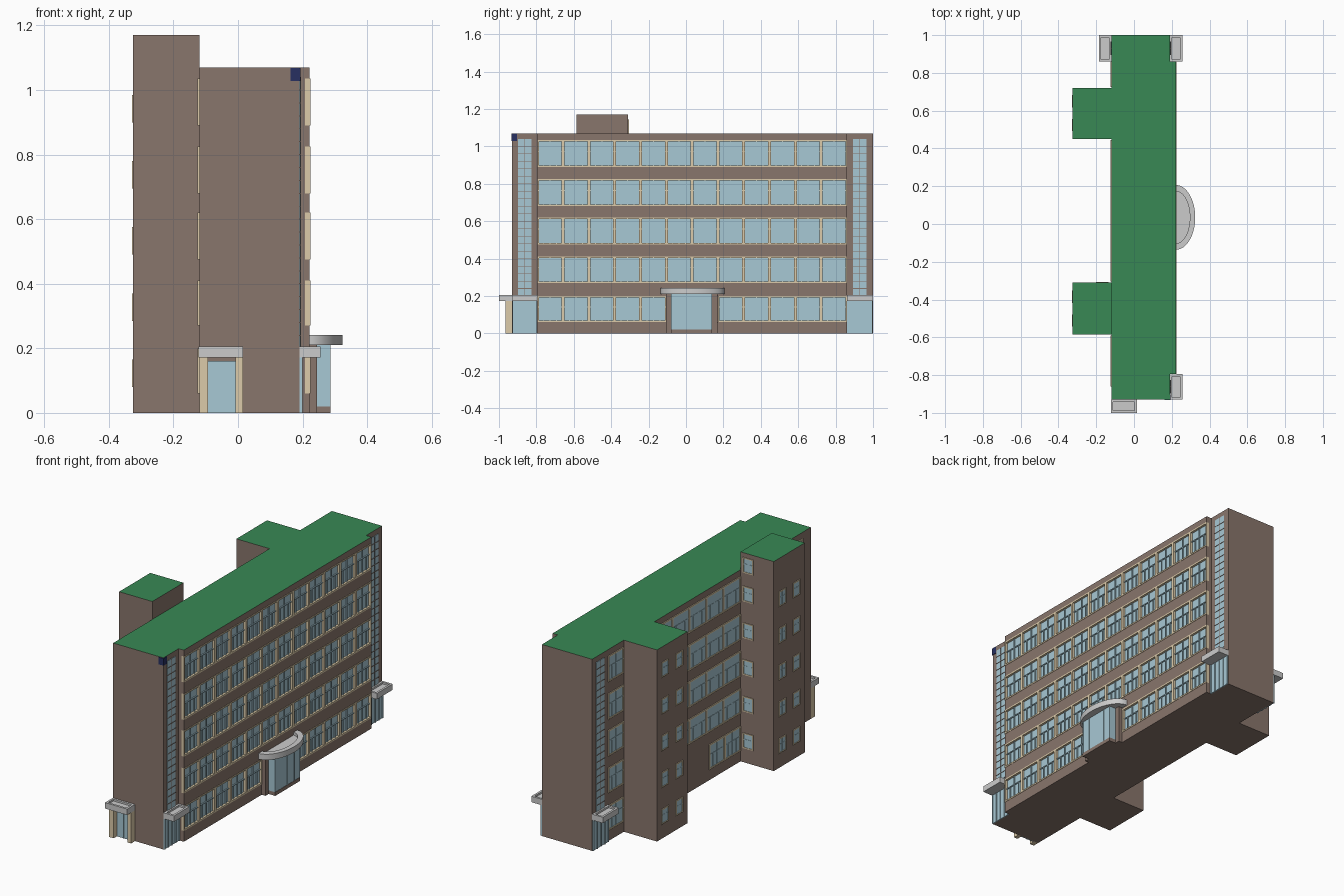
import bpy, bmesh, math

if "Cube" in bpy.data.objects:
    bpy.data.objects.remove(bpy.data.objects["Cube"])

COL = {"brown": (0.25, 0.18, 0.15, 1), "green": (0.04, 0.25, 0.09, 1), "cream": (0.72, 0.60, 0.40, 1),
       "glass": (0.39, 0.58, 0.66, 1), "navy": (0.02, 0.03, 0.12, 1)}
MATS = {}
for key, c in COL.items():
    MATS[key] = bpy.data.materials.new(key)
    MATS[key].diffuse_color = c


class Part:
    """Collects boxes and prisms into one named mesh object."""
    def __init__(self, name, *mats):
        self.name, self.mats, self.bm = name, mats, bmesh.new()

    def prism(self, pts, z0, z1):
        lo = [self.bm.verts.new((x, y, z0)) for x, y in pts]
        hi = [self.bm.verts.new((x, y, z1)) for x, y in pts]
        n = len(pts)
        self.bm.faces.new(lo[::-1])
        top = self.bm.faces.new(hi)
        if len(self.mats) > 1:
            top.material_index = 1
        for i in range(n):
            j = (i + 1) % n
            self.bm.faces.new((lo[i], lo[j], hi[j], hi[i]))

    def box(self, x0, x1, y0, y1, z0, z1):
        self.prism([(x0, y0), (x1, y0), (x1, y1), (x0, y1)], z0, z1)

    def wall_box(self, face, u0, u1, z0, z1, d0, d1):
        """Box on a wall: face = (axis, position, outward sign), d = distance outward."""
        axis, pos, s = face
        a, b = sorted((pos + s * d0, pos + s * d1))
        if axis == "x":
            self.box(a, b, u0, u1, z0, z1)
        else:
            self.box(u0, u1, a, b, z0, z1)

    def done(self):
        bmesh.ops.recalc_face_normals(self.bm, faces=self.bm.faces)
        me = bpy.data.meshes.new(self.name)
        self.bm.to_mesh(me)
        self.bm.free()
        for m in self.mats:
            me.materials.append(MATS[m])
        ob = bpy.data.objects.new(self.name, me)
        bpy.context.collection.objects.link(ob)
        return ob


def window(face, u0, u1, z0, z1, d, f=0.008):
    """Cream surround, glass pane and thin glazing bars."""
    for a, b in ((u0, u0 + f), (u1 - f, u1)):
        frames.wall_box(face, a, b, z0, z1, 0, d)
    for a, b in ((z0, z0 + f), (z1 - f, z1)):
        frames.wall_box(face, u0 + f, u1 - f, a, b, 0, d)
    glass.wall_box(face, u0 + f, u1 - f, z0 + f, z1 - f, 0, d * 0.25)
    w, zm, t = u1 - u0, z0 + (z1 - z0) * 0.58, 0.0025
    bars.wall_box(face, u0 + f, u1 - f, zm - t, zm + t, 0, d * 0.6)
    for k, top in (((0.25, zm), (0.5, z1 - f), (0.75, zm)) if w > 0.1 else ((0.5, z1 - f),)):
        bars.wall_box(face, u0 + w * k - t, u0 + w * k + t, z0 + f, top, 0, d * 0.6)


def window_row(face, u0, u1, n, z0, z1, d):
    p = (u1 - u0) / n
    for i in range(n):
        window(face, u0 + i * p, u0 + (i + 1) * p, z0, z1, d)


def tray(part, x0, x1, y0, y1, z0, z1, r=0.012):
    """Flat canopy with a raised rim."""
    part.box(x0, x1, y0, y1, z0, z1 - 0.01)
    for a, b in ((x0, x0 + r), (x1 - r, x1)):
        part.box(a, b, y0, y1, z1 - 0.01, z1)
    for a, b in ((y0, y0 + r), (y1 - r, y1)):
        part.box(x0 + r, x1 - r, a, b, z1 - 0.01, z1)


frames = Part("window_frames", "cream")
glass = Part("window_glass", "glass")
bars = Part("glazing_bars", "glass")
H, Y0, Y1, FY0, FY1 = 1.07, -0.93, 1.0, -0.795, 0.86
FLOORS = [(0.06, 0.2), (0.27, 0.41), (0.475, 0.62), (0.68, 0.825), (0.89, 1.035)]

# main block, stair towers and roofs
body = Part("main_block", "brown", "green")
body.prism([(-0.12, Y0), (0.19, Y0), (0.19, FY0), (0.207, FY0), (0.207, FY1), (0.19, FY1),
            (0.19, Y1), (-0.12, Y1)], 0, H)
body.done()
for name, a, b, h in (("tall_stair_tower", -0.585, -0.31, 1.17), ("short_stair_tower", 0.45, 0.72, H)):
    t = Part(name, "brown", "green")
    t.box(-0.325, -0.12, a, b, 0, h)
    t.done()

# brown wall bands between the front window rows, the top one roofed green
bands = Part("wall_bands", "brown")
front = ("x", 0.207, 1)
edges = [0] + [z for f in FLOORS for z in f]
for a, b in zip(edges[0::2], edges[1::2]):
    bands.wall_box(front, FY0, FY1, a, b, 0, 0.015)
bands.done()
top_band = Part("top_wall_band", "brown", "green")
top_band.wall_box(front, FY0, FY1, FLOORS[-1][1], H, 0, 0.015)
top_band.done()

# front windows, leaving the middle of the ground floor for the entrance
pitch = (FY1 - FY0) / 12
for i, (a, b) in enumerate(FLOORS):
    if i == 0:
        window_row(front, FY0, FY0 + 5 * pitch, 5, a, b, 0.017)
        window_row(front, FY1 - 5 * pitch, FY1, 5, a, b, 0.017)
    else:
        window_row(front, FY0, FY1, 12, a, b, 0.017)

# back windows between and beside the towers
back = ("x", -0.12, -1)
for i, (a, b) in enumerate(FLOORS):
    window_row(back, 0.725, 0.86, 1, a, b, 0.005)
    if i == 0:
        window_row(back, -0.305, -0.03, 2, a, b, 0.005)
    else:
        window_row(back, -0.305, 0.445, 5, a, b, 0.005)
    window_row(back, -0.86, -0.59, 2, a, b, 0.005)

# small tower windows
for i in range(6):
    z = 0.08 + 0.205 * i
    if i < 5:
        for c in (-0.585, 0.45):
            for o in (0.075, 0.2):
                window(("x", -0.325, -1), c + o - 0.032, c + o + 0.032, z, z + 0.085, 0.004, 0.006)
    else:
        z = 1.06
    window(("y", -0.31, 1), -0.2, -0.135, z, z + 0.085, 0.004, 0.006)

# glazed stair strips with ground doors and canopies at the corners
strip_bars = Part("stair_strip_bars", "brown")
canopies = Part("corner_canopies")
for face, a, b in ((("x", 0.19, 1), Y0, FY0), (("x", 0.19, 1), FY1, Y1), (back, FY1, Y1)):
    m = (a + b) / 2
    glass.wall_box(face, m - 0.036, m + 0.036, 0.2, 1.04, 0, 0.003)
    for k in range(1, 21):
        z = 0.2 + k * 0.04
        strip_bars.wall_box(face, m - 0.036, m + 0.036, z - 0.0015, z + 0.0015, 0, 0.005)
    strip_bars.wall_box(face, m - 0.0015, m + 0.0015, 0.2, 1.04, 0, 0.005)
    glass.wall_box(face, a + 0.002, b - 0.002, 0, 0.172, 0, 0.005)
    for k in range(5):
        u = a + 0.004 + k * (b - a - 0.008) / 4
        bars.wall_box(face, u - 0.002, u + 0.002, 0, 0.172, 0, 0.009)
    x0, x1 = sorted((face[1], face[1] + face[2] * 0.066))
    tray(canopies, x0, x1, a, b, 0.172, 0.205)
strip_bars.done()

# end porch with cream piers
tray(canopies, -0.122, 0.015, -1.0, Y0, 0.172, 0.205)
canopies.done()
piers = Part("porch_piers", "cream")
piers.box(-0.12, -0.093, -0.965, Y0, 0, 0.172)
piers.box(-0.008, 0.015, -0.965, Y0, 0, 0.172)
piers.done()
glass.wall_box(("y", Y0, -1), -0.093, -0.008, 0, 0.16, 0, 0.006)
bars.wall_box(("y", Y0, -1), -0.053, -0.049, 0, 0.16, 0, 0.01)

# main entrance: brown side piers, plinth, glass box
ent = Part("entrance_piers", "brown")
ent.box(0.2, 0.245, -0.108, -0.08, 0, 0.21)
ent.box(0.2, 0.245, 0.14, 0.168, 0, 0.21)
ent.box(0.2, 0.286, -0.08, 0.14, 0, 0.02)
ent.done()
glass.box(0.2, 0.284, -0.08, 0.14, 0.02, 0.212)
for y in (-0.078, -0.03, 0.03, 0.09, 0.138):
    bars.box(0.28, 0.286, y - 0.002, y + 0.002, 0.02, 0.21)


# curved entrance canopy with raised rim
def arc(rx, ry, n=32):
    return [(0.222 + rx * math.cos(t), 0.035 + ry * math.sin(t))
            for t in (-math.pi / 2 + math.pi * i / n for i in range(n + 1))]


can = Part("entrance_canopy")
can.prism(arc(0.102, 0.171), 0.21, 0.226)
can.prism(arc(0.102, 0.171) + arc(0.074, 0.138)[::-1], 0.226, 0.242)
ob = can.done()
bpy.context.view_layer.objects.active = ob
ob.select_set(True)
bpy.ops.object.shade_smooth_by_angle(angle=math.radians(30))

# blank corner plates
plate = Part("corner_plates", "navy")
plate.box(0.162, 0.193, Y0 - 0.003, Y0, 1.028, 1.068)
plate.box(0.19, 0.193, Y0, Y0 + 0.027, 1.028, 1.068)
plate.done()

for p in (frames, glass, bars):
    p.done()

for m in bpy.data.materials:
    if m.users and not m.is_grease_pencil:
        m.use_nodes = True
        m.node_tree.nodes["Principled BSDF"].inputs["Base Color"].default_value = m.diffuse_color
